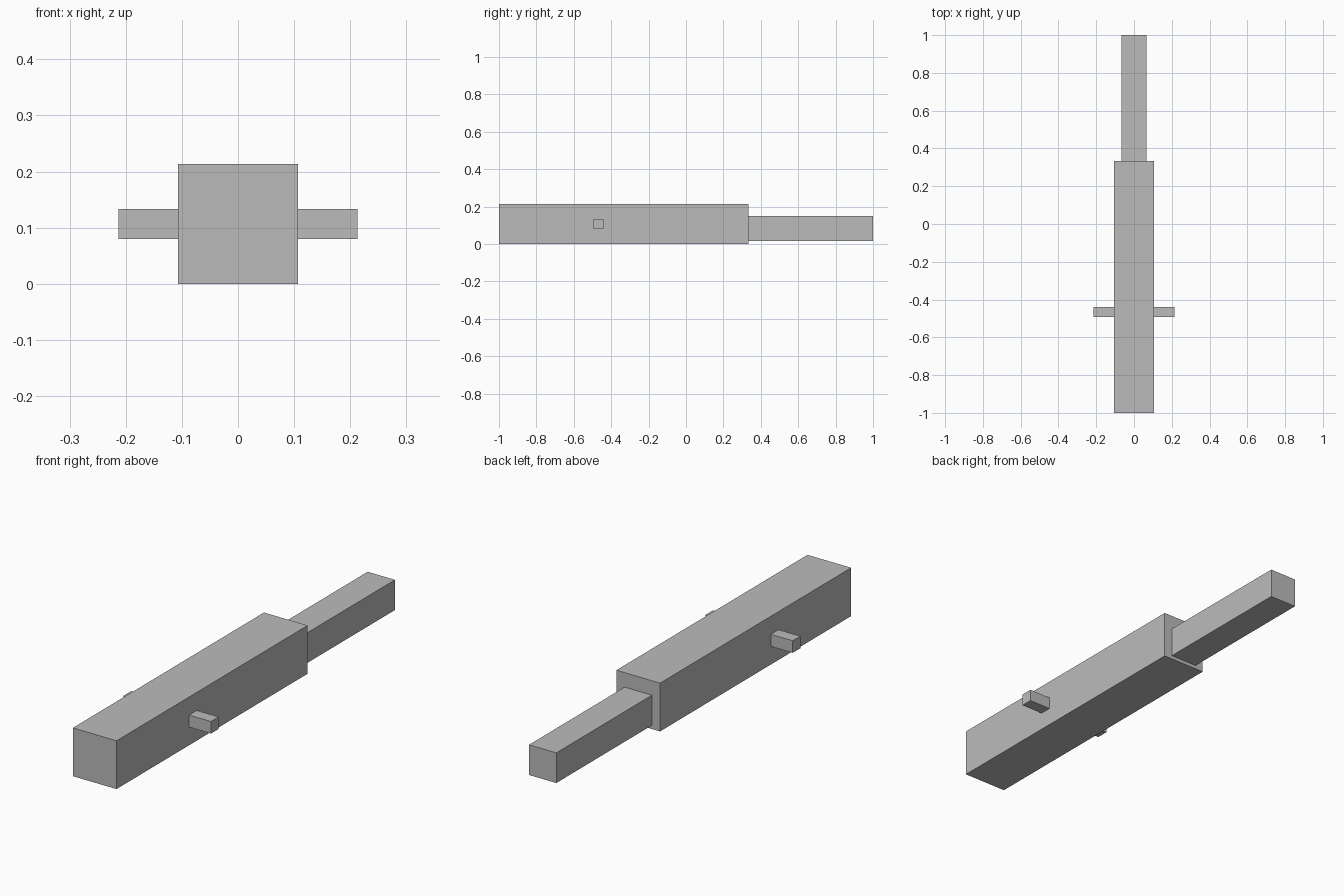
import bpy

if "Cube" in bpy.data.objects:
    bpy.data.objects.remove(bpy.data.objects["Cube"])

U = 2 / 75  # base module: the model is 75 modules long

grey = bpy.data.materials.new("plain grey")
grey.diffuse_color = (0.5, 0.5, 0.5, 1)
grey.use_nodes = True
grey.node_tree.nodes["Principled BSDF"].inputs["Base Color"].default_value = grey.diffuse_color


def box(name, lo, hi):
    """Axis-aligned box between two corners."""
    centre = [(a + b) / 2 for a, b in zip(lo, hi)]
    bpy.ops.mesh.primitive_cube_add(size=1, location=centre)
    ob = bpy.context.object
    ob.name = name
    ob.scale = [b - a for a, b in zip(lo, hi)]
    bpy.ops.object.transform_apply(location=False, rotation=False, scale=True)
    ob.data.materials.append(grey)
    return ob


# Main square body
box("body", (-4 * U, -1, 0), (4 * U, -1 + 50 * U, 8 * U))

# Thinner bar extending from the back, set slightly low
box("rear_bar", (-2.5 * U, -1 + 50 * U, 0.6 * U), (2.5 * U, 1, 5.6 * U))

# Side pegs
for side, name in ((-1, "left_peg"), (1, "right_peg")):
    x0, x1 = sorted((side * 4 * U, side * 8 * U))
    box(name, (x0, -1 + 19 * U, 3 * U), (x1, -1 + 21 * U, 5 * U))
